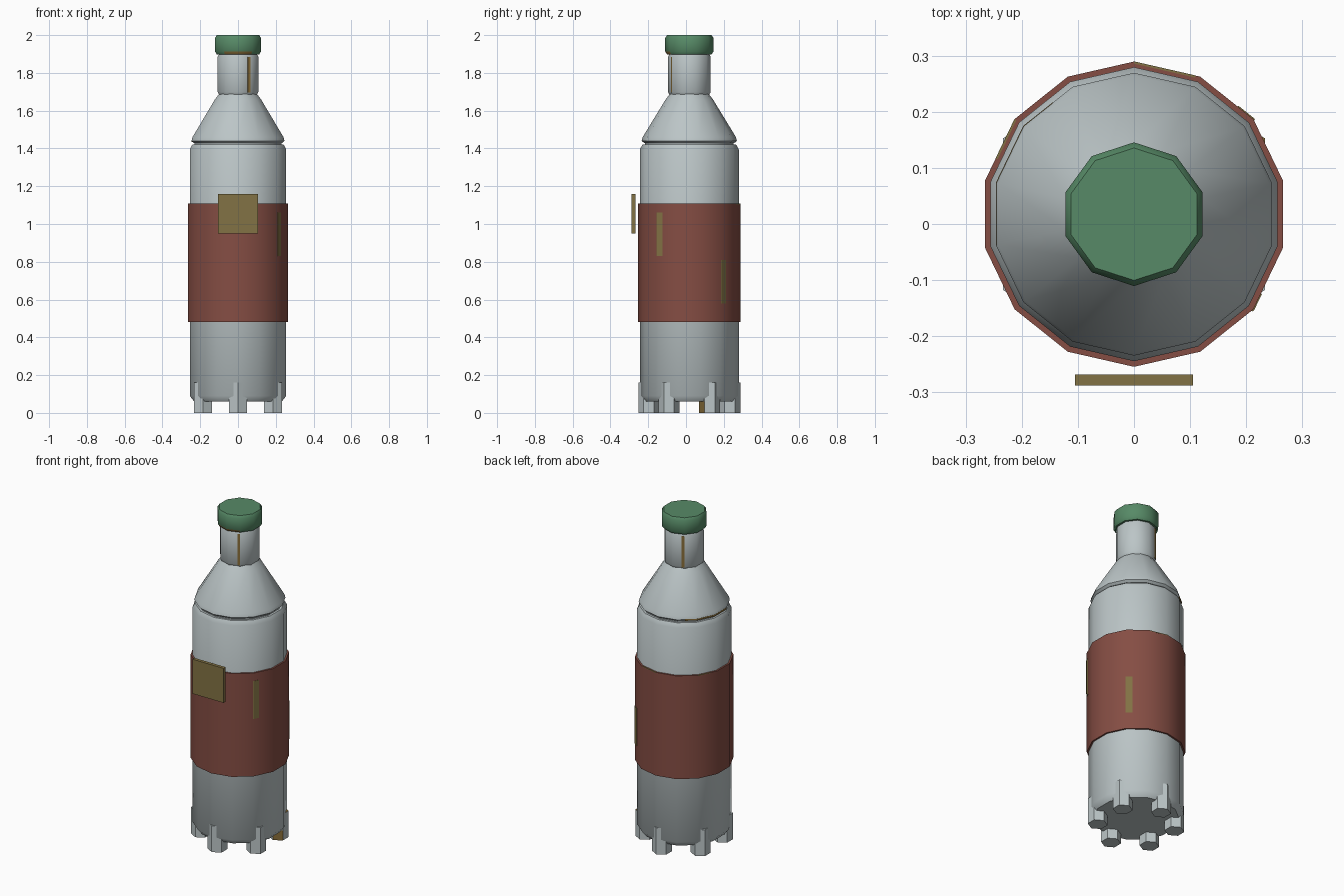
import bpy, bmesh, math
from math import sin, cos, pi, radians

cube = bpy.data.objects.get("Cube")
if cube:
    bpy.data.objects.remove(cube, do_unlink=True)

AXIS_Y = 0.0175   # the round parts share this axis
SIDES = 14


def material(name, rgb):
    m = bpy.data.materials.new(name)
    m.use_nodes = True
    m.diffuse_color = (*rgb, 1)
    m.node_tree.nodes["Principled BSDF"].inputs["Base Color"].default_value = (*rgb, 1)
    return m


GREY = material("pale grey", (0.50, 0.56, 0.57))
RED = material("brick red", (0.235, 0.075, 0.057))
GREEN = material("bottle green", (0.095, 0.255, 0.135))
OLIVE = material("olive", (0.225, 0.17, 0.058))
BRONZE = material("bronze", (0.24, 0.15, 0.04))


def finish(name, bm, mats, smooth=False):
    bmesh.ops.recalc_face_normals(bm, faces=bm.faces)
    mesh = bpy.data.meshes.new(name)
    bm.to_mesh(mesh)
    bm.free()
    for m in mats:
        mesh.materials.append(m)
    ob = bpy.data.objects.new(name, mesh)
    bpy.context.collection.objects.link(ob)
    if smooth:
        bpy.ops.object.select_all(action='DESELECT')
        ob.select_set(True)
        bpy.context.view_layer.objects.active = ob
        bpy.ops.object.shade_smooth_by_angle(angle=radians(38))
    return ob


def lathe(name, profile, sides, mats, closed=False, smooth=True, centre=(0, AXIS_Y), rule=None):
    """Spin (radius, z) points into a faceted solid with a corner facing the back."""
    bm = bmesh.new()
    rings = []
    for r, z in profile:
        rings.append([bm.verts.new((centre[0] + r * cos(pi / 2 + 2 * pi * i / sides),
                                    centre[1] + r * sin(pi / 2 + 2 * pi * i / sides), z))
                      for i in range(sides)])
    pairs = list(zip(rings, rings[1:]))
    if closed:
        pairs.append((rings[-1], rings[0]))
    else:
        bm.faces.new(rings[0])
        bm.faces.new(rings[-1])
    for a, b in pairs:
        for i in range(sides):
            j = (i + 1) % sides
            bm.faces.new((a[i], a[j], b[j], b[i]))
    bm.normal_update()
    if rule:
        for f in bm.faces:
            f.material_index = int(rule(f.calc_center_median()))
    return finish(name, bm, mats, smooth)


def facet_radius(r, sides, deg):
    """Distance from the axis to a faceted wall at the given angle."""
    step = 360 / sides
    off = (deg - 90) % step - step / 2
    return r * cos(pi / sides) / cos(radians(off))


def strip(name, r, sides, angles, z0, z1, mat, depth=0.004):
    """Thin plate that follows a faceted wall."""
    bm = bmesh.new()
    sections = []
    for a in angles:
        rr = facet_radius(r, sides, a)
        c, s = cos(radians(a)), sin(radians(a))
        sections.append([bm.verts.new((q * c, AXIS_Y + q * s, z))
                         for q, z in ((rr - depth, z0), (rr, z0), (rr, z1), (rr - depth, z1))])
    for a, b in zip(sections, sections[1:]):
        for i in range(4):
            j = (i + 1) % 4
            bm.faces.new((a[i], a[j], b[j], b[i]))
    bm.faces.new(sections[0])
    bm.faces.new(sections[-1])
    return finish(name, bm, [mat])


# Main bottle
lathe("body", [(0.238, 0.06), (0.262, 0.09), (0.262, 1.395), (0.248, 1.42)], SIDES, [GREY])
lathe("shoulder_joint", [(0.235, 1.40), (0.235, 1.45)], SIDES, [GREY])
lathe("shoulder", [(0.238, 1.428), (0.252, 1.44), (0.247, 1.46), (0.125, 1.66), (0.10, 1.692)],
      SIDES, [GREY])
lathe("neck", [(0.105, 1.685), (0.113, 1.698), (0.113, 1.885), (0.105, 1.90)], 10, [GREY])
lathe("cap", [(0.118, 1.898), (0.128, 1.913), (0.128, 1.985), (0.118, 2.0)], 10, [GREEN, BRONZE],
      rule=lambda c: c.z < 1.91 and c.y < AXIS_Y - 0.09)

# Label sleeve
lathe("label_sleeve", [(0.262, 0.48), (0.272, 0.48), (0.272, 1.108), (0.262, 1.108)],
      SIDES, [RED], closed=True)

# Hexagonal feet, one of them with worn faces
for k in range(6):
    ang = radians(30 + 60 * k)
    cx, cy = 0.215 * cos(ang), AXIS_Y + 0.215 * sin(ang)
    worn = k == 0
    lathe("foot_%d" % (k + 1), [(0.055, 0), (0.055, 0.06), (0.055, 0.16)], 6, [GREY, BRONZE],
          smooth=False, centre=(cx, cy),
          rule=lambda c: worn and (c.z > 0.15 or (c.z < 0.05 and c.z > 0.01
                                                  and c.y < cy - 0.03 and c.x > cx)))

# Front plate, standing clear of the sleeve
bm = bmesh.new()
bmesh.ops.create_cube(bm, size=1)
for v in bm.verts:
    v.co = (v.co.x * 0.21, v.co.y * 0.02 - 0.278, v.co.z * 0.21 + 1.055)
finish("front_plate", bm, [OLIVE])

# Worn patches and trim strips
strip("label_patch_front", 0.274, SIDES, (-39.5, -38.57, -32), 0.83, 1.06, OLIVE)
strip("label_patch_back", 0.274, SIDES, (37.9, 38.57, 46), 0.58, 0.81, OLIVE)
strip("neck_strip_front", 0.1145, 10, (-62, -54), 1.695, 1.885, BRONZE)
strip("neck_strip_back", 0.1145, 10, (118, 126), 1.695, 1.885, BRONZE)
strip("shoulder_strip", 0.2525, SIDES, (126, 141.43, 167.14, 192.86), 1.433, 1.443, BRONZE)
strip("sleeve_rim_back", 0.2723, SIDES, (66, 90), 1.104, 1.1085, OLIVE)
strip("sleeve_rim_right", 0.2723, SIDES, (141.43, 158), 1.104, 1.1085, OLIVE)
